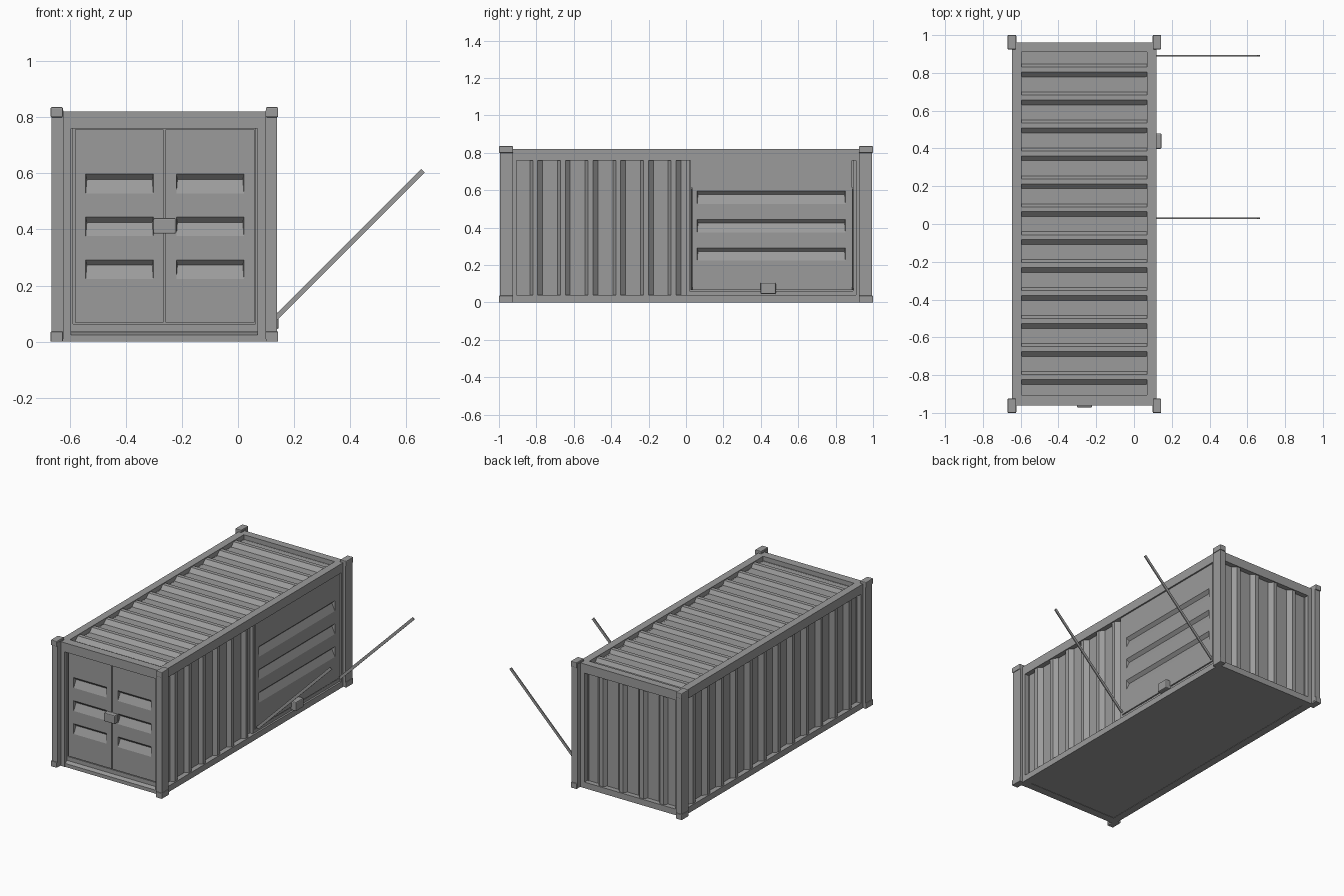
import bpy
import bmesh
from mathutils import Vector

if "Cube" in bpy.data.objects:
    bpy.data.objects.remove(bpy.data.objects["Cube"], do_unlink=True)

grey = bpy.data.materials.new("steel grey")
grey.use_nodes = True
COLOUR = (0.33, 0.33, 0.33, 1)
grey.diffuse_color = COLOUR
grey.node_tree.nodes["Principled BSDF"].inputs["Base Color"].default_value = COLOUR

# Each wall maps (across, up, outward) to model space
front = lambda u, v, w: (u, -w, v)
back = lambda u, v, w: (u, w, v)
right = lambda u, v, w: (w, u, v)
left = lambda u, v, w: (-w, u, v)
top = lambda u, v, w: (v, -u, w)

# Main dimensions
X0, X1 = -0.645, 0.12
Y = 0.96
H = 0.82
RAIL = 0.037
MID = (X0 + X1) / 2


def finish(name, bm, bevel=0):
    bmesh.ops.recalc_face_normals(bm, faces=bm.faces)
    mesh = bpy.data.meshes.new(name)
    bm.to_mesh(mesh)
    bm.free()
    mesh.materials.append(grey)
    obj = bpy.data.objects.new(name, mesh)
    bpy.context.collection.objects.link(obj)
    if bevel:
        mod = obj.modifiers.new("edge", "BEVEL")
        mod.width = bevel
        mod.segments = 2
    return obj


def box(name, lo, hi, bevel=0):
    lo, hi = Vector(lo), Vector(hi)
    bm = bmesh.new()
    bmesh.ops.create_cube(bm, size=1)
    for v in bm.verts:
        v.co = (lo + hi) / 2 + v.co * (hi - lo)
    return finish(name, bm, bevel)


def ring(name, wall, outer, inner, w0, w1, slope=0):
    """Mitred rectangular frame; slope opens the inner edge outward."""
    bm = bmesh.new()

    def loop(rect, w, grow=0):
        a, b, c, d = rect
        a, b, c, d = a - grow, b + grow, c - grow, d + grow
        return [bm.verts.new(wall(u, v, w)) for u, v in ((a, c), (b, c), (b, d), (a, d))]

    loops = [loop(outer, w0), loop(outer, w1), loop(inner, w1, slope), loop(inner, w0)]
    for k in range(4):
        p, q = loops[k], loops[(k + 1) % 4]
        for i in range(4):
            j = (i + 1) % 4
            bm.faces.new((p[i], p[j], q[j], q[i]))
    return finish(name, bm)


def corrugated(name, wall, u0, u1, v0, v1, w, phase, depth=0.025):
    """Pressed sheet: a trapezoid wave along u, extruded along v."""
    pitch = 0.148
    wave = [(0, 0), (0.026, -depth), (0.106, -depth), (0.122, 0), (pitch, 0)]

    def height(u):
        t = (u - phase) % pitch
        for (a, ha), (b, hb) in zip(wave, wave[1:]):
            if t <= b:
                return ha + (hb - ha) * (t - a) / (b - a)
        return 0

    knots = {u0, u1}
    for n in range(-20, 20):
        knots.update(phase + n * pitch + t for t, _ in wave[:-1])
    us = sorted(k for k in knots if u0 <= k <= u1)
    outline = [(u, w + height(u)) for u in us]
    floor = w - depth - 0.02
    outline += [(u, floor) for u in reversed(us)]
    bm = bmesh.new()
    a = [bm.verts.new(wall(u, v0, h)) for u, h in outline]
    b = [bm.verts.new(wall(u, v1, h)) for u, h in outline]
    n = len(us)
    for i in range(2 * n):
        j = (i + 1) % (2 * n)
        bm.faces.new((a[i], a[j], b[j], b[i]))
    for s in (a, b):
        for i in range(n - 1):
            bm.faces.new((s[i], s[i + 1], s[-i - 2], s[-i - 1]))
    return finish(name, bm)


def louvred(name, wall, rect, slot_u, slot_tops, slot_h, w, depth=0.02, thick=0.035):
    """Door leaf with wedge-shaped pressed slots."""
    u0, u1, v0, v1 = rect
    us = [u0, slot_u[0], slot_u[1], u1]
    vs = [v0]
    for t in sorted(slot_tops):
        vs += [t - slot_h, t]
    vs.append(v1)
    bm = bmesh.new()
    grid = [[bm.verts.new(wall(u, v, w)) for u in us] for v in vs]
    for r in range(len(vs) - 1):
        for c in range(3):
            p, q = grid[r][c], grid[r][c + 1]
            s, t = grid[r + 1][c + 1], grid[r + 1][c]
            if c == 1 and r % 2 == 1:
                vi = vs[r + 1] - slot_h * 0.28
                m = bm.verts.new(wall(us[1] + 0.004, vi, w - depth))
                n = bm.verts.new(wall(us[2] - 0.004, vi, w - depth))
                for f in ((p, q, n, m), (m, n, s, t), (p, m, t), (q, s, n)):
                    bm.faces.new(f)
            else:
                bm.faces.new((p, q, s, t))
    # Return edges and back plate
    rim = [e for e in bm.edges if e.is_boundary]
    ext = bmesh.ops.extrude_edge_only(bm, edges=rim)["geom"]
    shift = Vector(wall(0, 0, -thick))
    for v in ext:
        if isinstance(v, bmesh.types.BMVert):
            v.co += shift
    bmesh.ops.holes_fill(bm, edges=[e for e in bm.edges if e.is_boundary], sides=0)
    return finish(name, bm)


# Solid inner body and floor
box("inner_body", (X0 + 0.05, -Y + 0.055, 0.002), (X1 - 0.045, Y - 0.05, H - 0.055))

# Rail frames around every wall and the roof
ends = (X0, X1, 0, H)
ends_in = (X0 + RAIL, X1 - RAIL, 0.04, H - RAIL)
sides = (-Y, Y, 0, H)
sides_in = (-Y + RAIL, Y - RAIL, 0.04, H - RAIL)
ring("front_frame", front, ends, ends_in, Y - 0.055, Y - 0.002, 0.017)
ring("back_frame", back, ends, ends_in, Y - 0.05, Y)
ring("right_frame", right, sides, sides_in, X1 - 0.05, X1)
ring("left_frame", left, sides, sides_in, -X0 - 0.05, -X0)
ring("roof_frame", top, (-Y, Y, X0, X1), (-Y + RAIL, Y - RAIL, X0 + RAIL, X1 - RAIL), H - 0.06, H)

# Corrugated sheets
corrugated("roof_sheet", top, -0.925, 0.925, X0 + 0.03, X1 - 0.03, H - 0.006, -0.805)
corrugated("right_sheet", right, -0.93, 0.0, 0.035, 0.79, X1 - 0.008, -0.645)
corrugated("left_sheet", left, -0.93, 0.93, 0.035, 0.79, -X0 - 0.008, -0.645)
corrugated("back_sheet", back, X0 + 0.03, X1 - 0.03, 0.035, 0.79, Y - 0.008, MID - 0.066)

# Corner posts with castings at each end
for sx, xn in ((-1, "right"), (1, "left")):
    for sy, yn in ((-1, "front"), (1, "back")):
        def corner(name, a, b, c, d, z0, z1, bevel):
            xs = sorted((MID + sx * a, MID + sx * b))
            ys = sorted((sy * c, sy * d))
            box(name, (xs[0], ys[0], z0), (xs[1], ys[1], z1), bevel)
        tag = yn + "_" + xn
        corner(tag + "_post", 0.36, 0.402, 0.925, 0.994, 0.01, 0.825, 0)
        corner(tag + "_bottom_casting", 0.362, 0.406, 0.925, 1.0, 0, 0.036, 0.003)
        corner(tag + "_top_casting", 0.362, 0.406, 0.925, 1.0, 0.8, 0.836, 0.004)

# Front double doors
ring("front_door_surround", front, (X0 + 0.03, X1 - 0.03, 0.035, 0.79),
     (-0.588, 0.063, 0.062, 0.763), 0.9, 0.937)
tops = (0.597, 0.444, 0.292)
louvred("front_door_a", front, (-0.582, -0.265, 0.068, 0.757), (-0.543, -0.302), tops, 0.068, 0.94)
louvred("front_door_b", front, (-0.259, 0.058, 0.068, 0.757), (-0.22, 0.021), tops, 0.068, 0.94)
box("front_door_lock", (-0.302, -0.971, 0.385), (-0.222, -0.93, 0.441), 0.005)

# Side hatch
ring("side_hatch_surround", right, (0.0, 0.93, 0.035, 0.79),
     (0.018, 0.893, 0.062, 0.763), 0.06, X1 - 0.012)
louvred("side_hatch", right, (0.023, 0.888, 0.067, 0.758), (0.06, 0.852), (0.595, 0.443, 0.292), 0.068, X1 - 0.008)
box("side_hatch_lock", (0.1, 0.398, 0.045), (0.145, 0.48, 0.105), 0.006)

# Flat prop bars leaning out from the hatch sill
for y in (0.03, 0.891):
    bar = box("hatch_prop_bar", (0, -0.0035, -0.009), (0.76, 0.0035, 0.009))
    bar.location = (0.122, y, 0.072)
    bar.rotation_euler = (0, -0.7854, 0)
